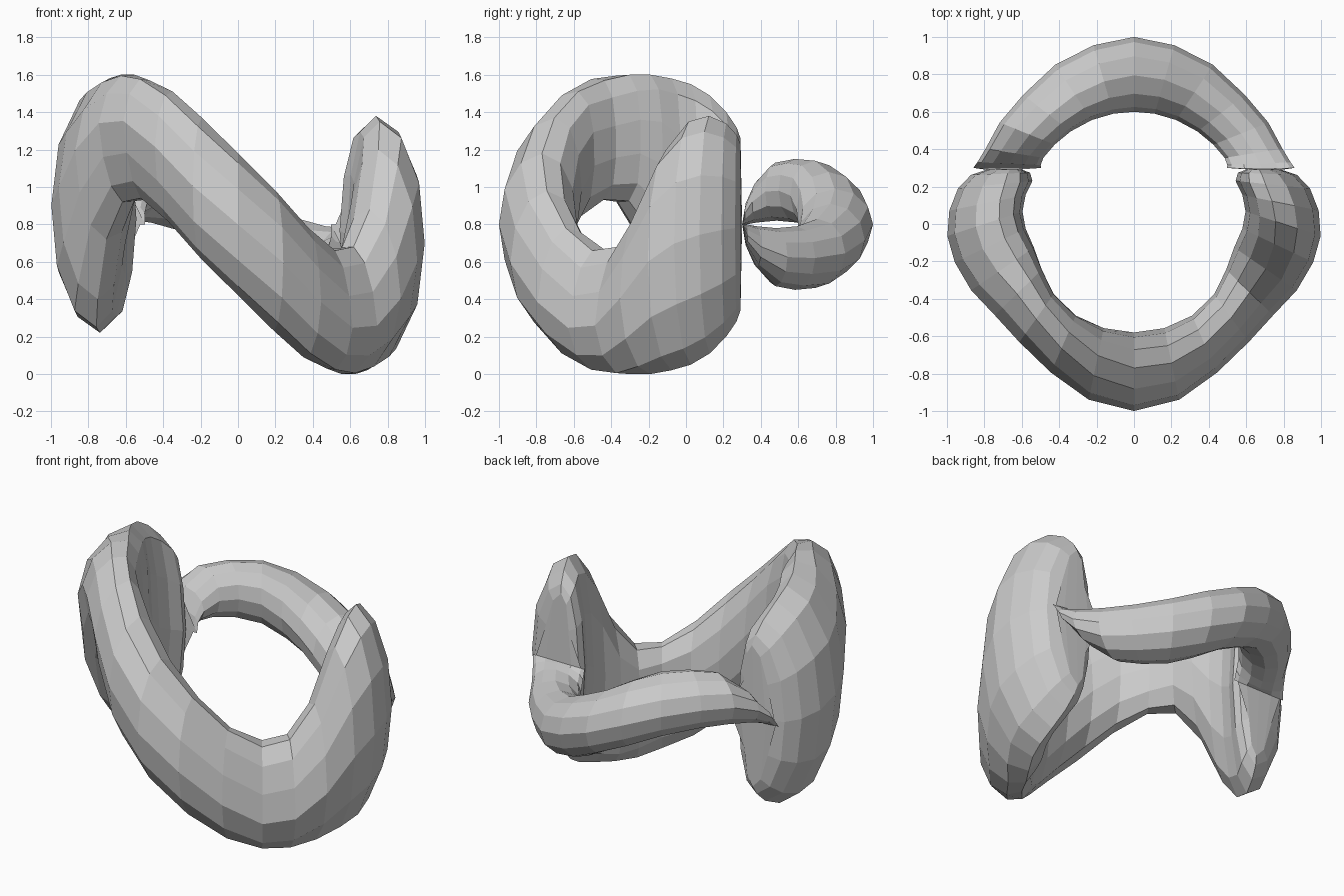
import bpy, bmesh, math

if "Cube" in bpy.data.objects:
    bpy.data.objects.remove(bpy.data.objects["Cube"])

# Cross-sections of the right half of the ring:
# (angle, upper z, lower z, inner radius, outer radius), z relative to mid height
PINCH = 22.02
SECTIONS = [
    (-90, .38, -.38, .58, 1.0), (-75, .18, -.57, .58, .97),
    (-60, -.02, -.71, .58, .91), (-45, -.14, -.77, .57, .88),
    (-32, -.12, -.80, .55, .89), (-20, .08, -.80, .55, .94),
    (-9, .40, -.78, .58, .98), (0, .55, -.75, .60, 1.0),
    (8, .58, -.69, .60, .99), (15, .54, -.60, .59, .96),
    (19.5, .48, -.52, .62, .91), (21.3, .43, -.46, .67, .84),
    (PINCH, 0, 0, .58, .91),
    (24, .0, -.12, .59, .90), (29, -.01, -.23, .60, .89),
    (39, -.02, -.33, .60, .90), (51, -.01, -.35, .60, .91),
    (65, .03, -.34, .60, .95), (78, .11, -.28, .60, .98),
    (90, .19, -.19, .60, 1.0),
]
SIDES = 12
MID = .8


def section(row, mirror):
    """Oval section, leaning and bowed, with all pinch points at y = 0.3."""
    angle, up, lo, r_in, r_out = row
    lean = .1 * math.exp(-((angle + 42) / 22) ** 2)
    pts = []
    for i in range(SIDES):
        v = 2 * math.pi * i / SIDES
        z = (up + lo) / 2 + (up - lo) / 2 * math.sin(v) - lean * math.cos(v)
        z = max(z, -MID)
        rho = (r_in + r_out) / 2 + (r_out - r_in) / 2 * math.cos(v)
        rho -= .14 * z * z * abs(math.sin(v))
        pinch = math.degrees(math.asin(.3 / rho))
        if angle <= PINCH:
            a = -90 + (angle + 90) * (pinch + 90) / (PINCH + 90)
        else:
            a = 90 - (90 - angle) * (90 - pinch) / (90 - PINCH)
        a = math.radians(a)
        pts.append((rho * math.cos(a), rho * math.sin(a), z))
    if mirror:  # half turn about the y axis
        pts = [(-x, y, -z) for x, y, z in pts]
        pts = [pts[-i % SIDES] for i in range(SIDES)]
    return [(x, y, z + MID) for x, y, z in pts]


# Closed pinched ring: right half, then the half-turned left half
loops = [section(r, False) for r in SECTIONS]
loops += [section(r, True) for r in SECTIONS[-2:0:-1]]

bm = bmesh.new()
rings = [[bm.verts.new(p) for p in loop] for loop in loops]
for k, ring in enumerate(rings):
    nxt = rings[(k + 1) % len(rings)]
    for i in range(SIDES):
        j = (i + 1) % SIDES
        bm.faces.new((ring[i], nxt[i], nxt[j], ring[j]))
bmesh.ops.remove_doubles(bm, verts=bm.verts, dist=.0005)
bmesh.ops.recalc_face_normals(bm, faces=bm.faces)

mesh = bpy.data.meshes.new("pinched_ring")
bm.to_mesh(mesh)
bm.free()
obj = bpy.data.objects.new("pinched_ring", mesh)
bpy.context.collection.objects.link(obj)
